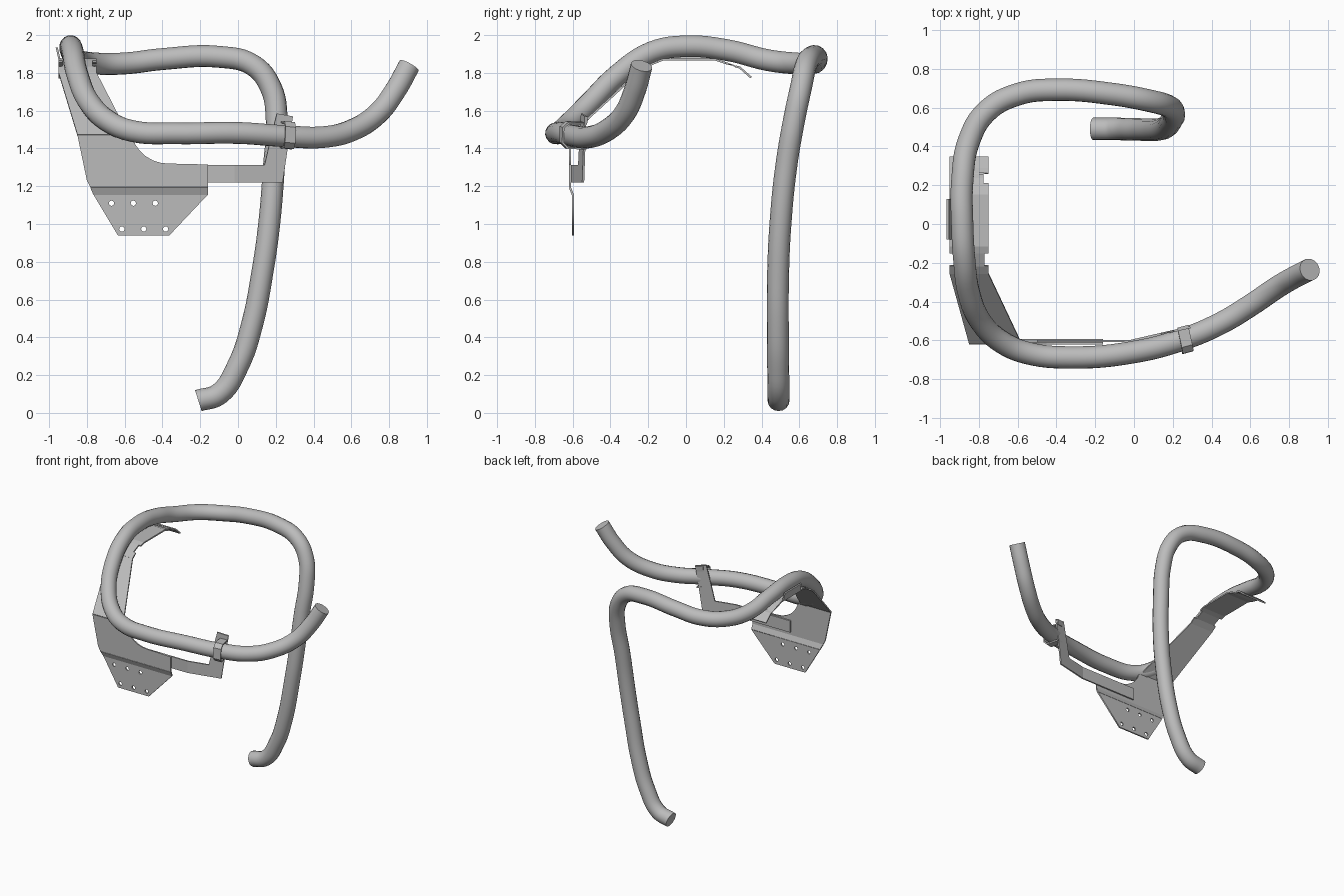
import bpy
import math
from mathutils import Vector

cube = bpy.data.objects.get("Cube")
if cube:
    bpy.data.objects.remove(cube, do_unlink=True)

steel = bpy.data.materials.new("grey_steel")
steel.use_nodes = True
steel.diffuse_color = (0.5, 0.5, 0.5, 1)
steel.node_tree.nodes["Principled BSDF"].inputs["Base Color"].default_value = (0.5, 0.5, 0.5, 1)

THICK = 0.011


def link(name, data):
    obj = bpy.data.objects.new(name, data)
    bpy.context.collection.objects.link(obj)
    data.materials.append(steel)
    return obj


def select(obj):
    bpy.ops.object.select_all(action='DESELECT')
    obj.select_set(True)
    bpy.context.view_layer.objects.active = obj


def plate(name, verts, faces, thick=THICK):
    """Sheet metal part: flat faces given a thickness."""
    mesh = bpy.data.meshes.new(name)
    mesh.from_pydata(verts, [], faces)
    obj = link(name, mesh)
    mod = obj.modifiers.new("thickness", 'SOLIDIFY')
    mod.thickness = thick
    mod.offset = 0
    return obj


def folded_strip(name, rows):
    """Sheet folded across its length; each row is (x0, x1, y, z)."""
    verts = [p for x0, x1, y, z in rows for p in ((x0, y, z), (x1, y, z))]
    faces = [(2 * i, 2 * i + 1, 2 * i + 3, 2 * i + 2) for i in range(len(rows) - 1)]
    return plate(name, verts, faces)


# Bent tube
path = [
    (-.21, .49, .065), (-.1, .49, .1), (0, .488, .25), (.075, .486, .47),
    (.13, .488, .75), (.165, .5, 1.0), (.19, .53, 1.3), (.205, .572, 1.55),
    (.175, .608, 1.72), (.08, .635, 1.84), (-.1, .668, 1.885), (-.4, .692, 1.873),
    (-.6, .668, 1.85), (-.76, .58, 1.85), (-.85, .43, 1.868), (-.885, .22, 1.92),
    (-.885, 0, 1.941), (-.875, -.18, 1.91), (-.85, -.36, 1.79), (-.785, -.51, 1.64),
    (-.68, -.61, 1.54), (-.55, -.665, 1.49), (-.33, -.688, 1.48), (0, -.66, 1.482),
    (.25, -.595, 1.465), (.45, -.51, 1.46), (.6, -.42, 1.495), (.74, -.325, 1.585),
    (.835, -.27, 1.71), (.906, -.235, 1.838)]
curve = bpy.data.curves.new("bent_tube", 'CURVE')
curve.dimensions = '3D'
curve.bevel_depth = 0.058
curve.bevel_resolution = 6
curve.resolution_u = 6
curve.use_fill_caps = True
spline = curve.splines.new('BEZIER')
spline.bezier_points.add(len(path) - 1)
for point, co in zip(spline.bezier_points, path):
    point.co = co
    point.handle_left_type = point.handle_right_type = 'AUTO'
tube = link("bent_tube", curve)
select(tube)
bpy.ops.object.convert(target='MESH')
bpy.ops.object.shade_smooth_by_angle(angle=math.radians(40))

# Front plate with a rounded inner corner
Y = -.615
corner = [(-.37 - .2 * math.sin(a), 1.52 - .2 * math.cos(a))
          for a in (math.radians(12 * i) for i in range(7))]
outline = [(-.85, 1.47), (-.8, 1.23), (-.782, 1.195), (-.16, 1.195), (-.16, 1.315)]
outline += corner + [(-.58, 1.47)]
plate("front_plate", [(x, Y, z) for x, z in outline], [list(range(len(outline)))])

# Small fold below the front plate
folded_strip("front_fold", [(-.782, -.16, Y, 1.195), (-.765, -.16, -.599, 1.155)])

# Lower flange with two rows of holes, drawn flat then stood up
flange_curve = bpy.data.curves.new("lower_flange", 'CURVE')
flange_curve.dimensions = '2D'
flange_curve.fill_mode = 'BOTH'
flange_curve.extrude = THICK / 2


def closed_loop(points):
    s = flange_curve.splines.new('POLY')
    s.points.add(len(points) - 1)
    for p, (x, z) in zip(s.points, points):
        p.co = (x, z, 0, 1)
    s.use_cyclic_u = True


closed_loop([(-.765, 1.155), (-.635, .938), (-.365, .938), (-.16, 1.155)])
for start, z in ((-.67, 1.11), (-.615, .973)):
    for i in range(3):
        cx = start + .116 * i
        closed_loop([(cx + .014 * math.cos(a), z + .014 * math.sin(a))
                     for a in (math.tau * k / 12 for k in range(12))])
flange = link("lower_flange", flange_curve)
flange.rotation_euler.x = math.pi / 2
flange.location.y = -.599
select(flange)
bpy.ops.object.convert(target='MESH')

# Sloping plate from the front plate up to the top strip
folded_strip("sloping_plate", [(-.85, -.58, Y, 1.47), (-.95, -.75, -.255, 1.80)])

# Top strip, folded along its length, with edge notches
folded_strip("top_strip", [
    (-.95, -.75, -.255, 1.80), (-.95, -.75, -.215, 1.83), (-.93, -.77, -.215, 1.83),
    (-.93, -.77, -.15, 1.86), (-.95, -.75, -.15, 1.86), (-.95, -.75, -.115, 1.872),
    (-.95, -.75, .15, 1.872), (-.95, -.75, .21, 1.852), (-.95, -.775, .21, 1.852),
    (-.95, -.775, .26, 1.835), (-.95, -.75, .26, 1.835), (-.95, -.75, .285, 1.828),
    (-.95, -.75, .345, 1.775)])

# Upturned tab on the outer edge of the strip
plate("side_tab", [(-.945, -.08, 1.872), (-.945, .13, 1.872), (-.96, .13, 1.935),
                   (-.96, -.08, 1.935)], [(0, 1, 2, 3)])


# Arm and its upright, bent back towards the tube clamp
def arm_y(x):
    return -.603 + max(0, x + .02) * .23


arm = [(-.5, 1.22), (-.02, 1.22), (-.02, 1.313), (-.5, 1.313),
       (.235, 1.22), (.14, 1.313), (.265, 1.42), (.165, 1.42), (.29, 1.57), (.205, 1.585)]
plate("support_arm", [(x, arm_y(x), z) for x, z in arm],
      [(0, 1, 2, 3), (1, 4, 5, 2), (4, 6, 7, 5), (6, 8, 9, 7)])

# Clamp strap: a profile wrapped around the tube, extruded along its direction
along = Vector((.055, .015, -.006))
centre = Vector((.235, -.6, 1.47))
profile = [(.06, .105), (.058, .068), (-.035, .07), (-.064, .045),
           (-.066, -.035), (-.04, -.063), (.058, -.063)]
rows = [centre + Vector((-.22 * d + .04 * h, d, h)) for d, h in profile]
strap = [p + along * k for p in rows for k in (0, 1)]
plate("clamp_strap", strap,
      [(2 * i, 2 * i + 1, 2 * i + 3, 2 * i + 2) for i in range(len(rows) - 1)])
